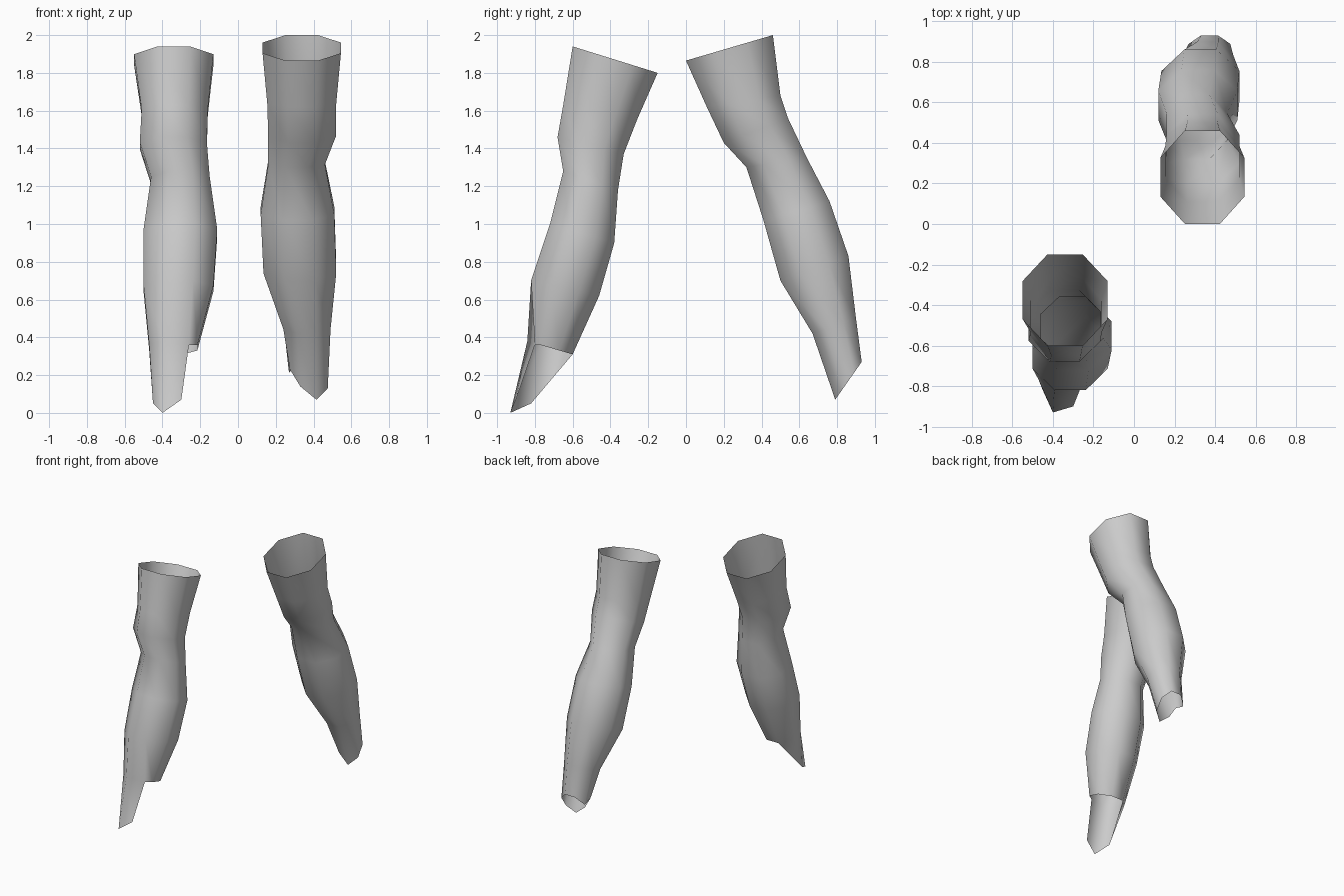
import bpy, bmesh
from math import cos, sin, pi

cube = bpy.data.objects.get("Cube")
if cube:
    bpy.data.objects.remove(cube)

grey = bpy.data.materials.new("light_grey")
grey.use_nodes = True
colour = (0.6, 0.6, 0.6, 1)
grey.diffuse_color = colour
grey.node_tree.nodes["Principled BSDF"].inputs["Base Color"].default_value = colour

SIDES = 8


def add_ring(bm, front, back, x_range):
    """Tilted eight-sided ring between a front and a back (y, z) point."""
    ring = []
    for k in range(SIDES):
        a = (k + 0.5) * 2 * pi / SIDES
        s = 0.5 + 0.5 * cos(a) / cos(pi / SIDES)
        t = 0.5 + 0.5 * sin(a) / cos(pi / SIDES)
        x = x_range[0] + (x_range[1] - x_range[0]) * s
        y, z = (f + (b - f) * t for f, b in zip(front, back))
        ring.append(bm.verts.new((x, y, z)))
    return ring


def build_sleeve(name, sections, finish):
    """Open tube skinned over the rings, listed from the top down."""
    bm = bmesh.new()
    rings = [add_ring(bm, *s) for s in sections]
    for top, low in zip(rings, rings[1:]):
        for k in range(SIDES):
            n = (k + 1) % SIDES
            bm.faces.new((top[k], low[k], low[n], top[n]))
    finish(bm, rings[-1])
    bmesh.ops.recalc_face_normals(bm, faces=bm.faces)
    mesh = bpy.data.meshes.new(name)
    bm.to_mesh(mesh)
    bm.free()
    mesh.materials.append(grey)
    obj = bpy.data.objects.new(name, mesh)
    bpy.context.collection.objects.link(obj)
    for p in mesh.polygons:
        p.use_smooth = True


# Right leg: hem with a long pointed tongue at the front
def add_tongue(bm, hem):
    hem[6].co = (-0.26, -0.80, 0.36)
    side = bm.verts.new((-0.45, -0.82, 0.05))
    tip = bm.verts.new((-0.40, -0.93, 0.0))
    inner = bm.verts.new((-0.30, -0.90, 0.07))
    for face in ((hem[2], side, hem[3]), (hem[3], side, hem[4]),
                 (hem[4], side, tip, hem[5]), (hem[5], tip, inner, hem[6])):
        bm.faces.new(face)


build_sleeve("right_leg", [
    ((-0.60, 1.94), (-0.15, 1.80), (-0.55, -0.13)),
    ((-0.65, 1.63), (-0.26, 1.55), (-0.51, -0.16)),
    ((-0.68, 1.46), (-0.33, 1.37), (-0.52, -0.165)),
    ((-0.65, 1.28), (-0.36, 1.18), (-0.46, -0.15)),
    ((-0.72, 1.00), (-0.38, 0.90), (-0.50, -0.11)),
    ((-0.82, 0.70), (-0.46, 0.62), (-0.50, -0.13)),
    ((-0.84, 0.38), (-0.60, 0.31), (-0.47, -0.215)),
], add_tongue)


# Left leg: hem cut at a slant, lowest at the front
def slant_hem(bm, hem):
    hem[4].co = (0.275, 0.81, 0.23)
    hem[5].co = (0.33, 0.80, 0.14)


build_sleeve("left_leg", [
    ((0.00, 1.865), (0.46, 2.00), (0.13, 0.545)),
    ((0.11, 1.62), (0.50, 1.68), (0.155, 0.52)),
    ((0.20, 1.43), (0.54, 1.56), (0.16, 0.52)),
    ((0.32, 1.30), (0.64, 1.35), (0.16, 0.46)),
    ((0.41, 1.02), (0.76, 1.12), (0.12, 0.51)),
    ((0.50, 0.70), (0.86, 0.83), (0.135, 0.52)),
    ((0.67, 0.42), (0.90, 0.50), (0.24, 0.49)),
    ((0.79, 0.07), (0.93, 0.27), (0.27, 0.475)),
], slant_hem)
